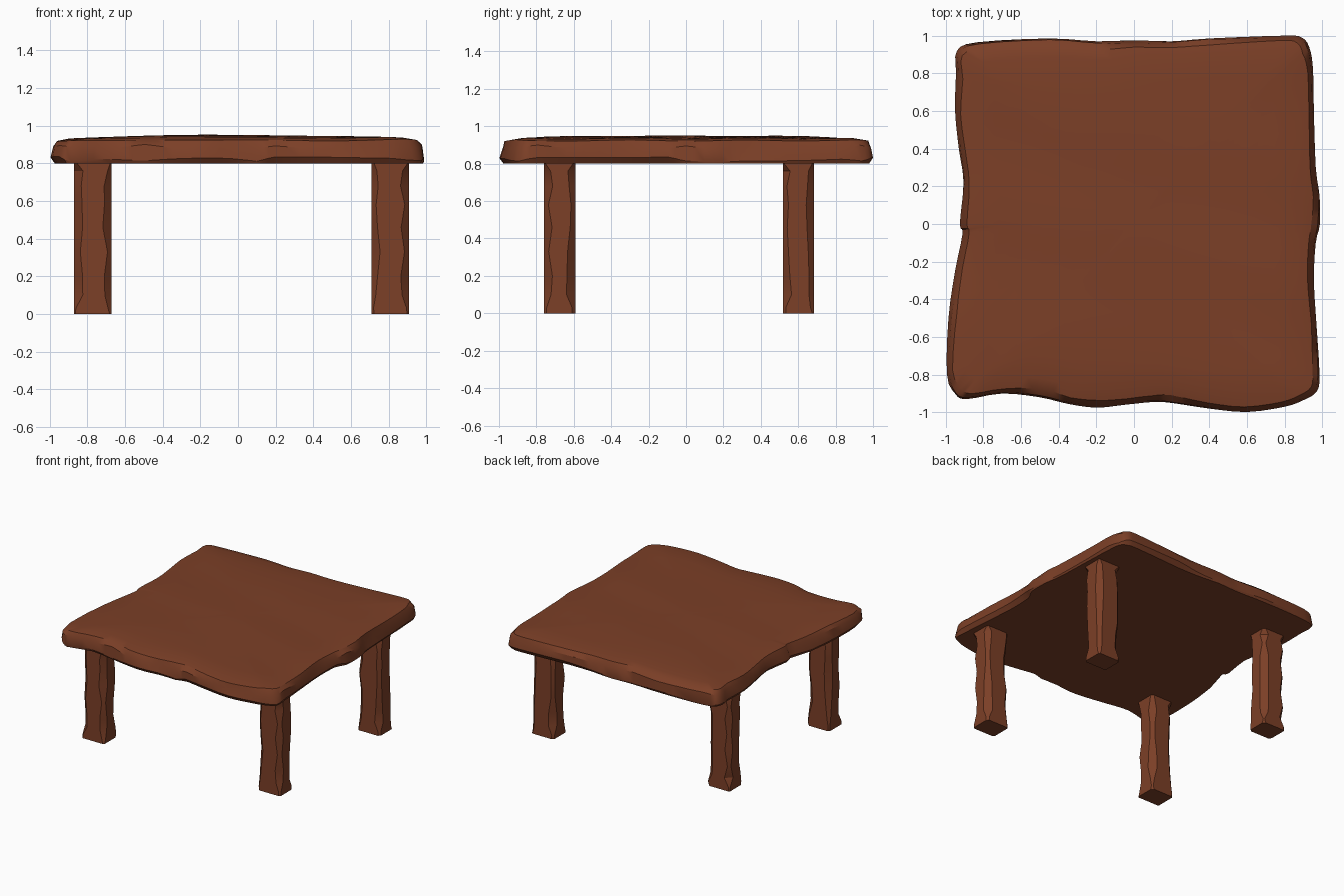
import bpy, bmesh, random
from math import sin, cos
from mathutils import Vector

if "Cube" in bpy.data.objects:
    bpy.data.objects.remove(bpy.data.objects["Cube"])

random.seed(4)
wood = bpy.data.materials.new("brown_wood")
wood.diffuse_color = (0.2, 0.05, 0.02, 1)
wood.use_nodes = True
wood.node_tree.nodes["Principled BSDF"].inputs["Base Color"].default_value = wood.diffuse_color


def finish(name, bm):
    bmesh.ops.recalc_face_normals(bm, faces=bm.faces)
    mesh = bpy.data.meshes.new(name)
    bm.to_mesh(mesh)
    bm.free()
    obj = bpy.data.objects.new(name, mesh)
    bpy.context.collection.objects.link(obj)
    mesh.materials.append(wood)
    bpy.ops.object.select_all(action='DESELECT')
    bpy.context.view_layer.objects.active = obj
    obj.select_set(True)
    bpy.ops.object.shade_smooth_by_angle(angle=0.5)
    return obj


def loft(bm, rings):
    loops = [[bm.verts.new(p) for p in ring] for ring in rings]
    for a, b in zip(loops, loops[1:]):
        n = len(a)
        for i in range(n):
            bm.faces.new((a[i], a[(i + 1) % n], b[(i + 1) % n], b[i]))
    return loops


def smooth_closed(points, steps):
    # Catmull-Rom curve through a closed list of points
    out, n = [], len(points)
    for i in range(n):
        p0, p1, p2, p3 = (Vector(points[(i + k) % n]) for k in (-1, 0, 1, 2))
        for s in range(steps):
            t = s / steps
            out.append(0.5 * (2 * p1 + (p2 - p0) * t
                              + (2 * p0 - 5 * p1 + 4 * p2 - p3) * t * t
                              + (3 * p1 - p0 - 3 * p2 + p3) * t ** 3))
    return out


# Tabletop: rough-hewn slab with wavy sides and chipped rims
outline = [(-.94, .92), (-.83, .965), (-.45, .985), (-.2, .97), (0, .975), (.2, .97),
           (.4, .985), (.8, 1.0), (.89, .99), (.93, .94), (.95, .83), (.955, .6),
           (.965, .3), (.985, .15), (.987, 0), (.965, -.1), (.955, -.3), (.97, -.55),
           (.985, -.8), (.97, -.89), (.9, -.935), (.8, -.97), (.6, -.998), (.4, -.98),
           (.2, -.95), (.1, -.945), (-.05, -.96), (-.2, -.975), (-.35, -.955),
           (-.5, -.92), (-.7, -.9), (-.89, -.93), (-.95, -.9), (-.993, -.8),
           (-.985, -.5), (-.95, -.25), (-.91, -.05), (-.925, 0), (-.905, .22),
           (-.93, .4), (-.95, .6), (-.945, .8)]
edge = smooth_closed(outline, 3)


def height(x, y):
    dome = 0.947 - 0.022 * max(abs(x) ** 3, abs(y) ** 4)
    return dome + 0.005 * sin(4 * x + 5 * y + 2.5) * cos(5 * y - 1.5 * x)


def wobble():
    # Random values per outline point, held in runs for a carved look
    keys = [random.random() for _ in range(len(edge) // 3)]
    return [keys[i // 3] * (1 - i % 3 / 3) + keys[(i // 3 + 1) % len(keys)] * (i % 3 / 3)
            for i in range(len(edge))]


w_low, w_side, w_rim = wobble(), wobble(), wobble()
rings = [[], [], [], []]
for i, p in enumerate(edge):
    inward = -p.normalized()
    for ring, inset, z in ((rings[0], 0.035 * w_low[i], 0.80),
                           (rings[1], 0.0, 0.808 + 0.03 * w_low[i]),
                           (rings[2], 0.004 + 0.018 * w_side[i], 0.875 + 0.025 * w_rim[i])):
        q = p + inward * inset
        ring.append((q.x, q.y, z))
    q = p + inward * (0.03 + 0.02 * w_rim[i])
    rings[3].append((q.x, q.y, height(q.x, q.y) - 0.008))
for f in (0.9, 0.78, 0.64, 0.48, 0.32, 0.16):
    rings.append([(p.x * f, p.y * f, height(p.x * f, p.y * f)) for p in edge])
bm = bmesh.new()
loops = loft(bm, rings)
bm.faces.new(loops[0])
centre = bm.verts.new((0, 0, height(0, 0)))
last = loops[-1]
for i in range(len(last)):
    bm.faces.new((last[i], last[(i + 1) % len(last)], centre))
finish("tabletop", bm)


# Legs: square posts whose corners are whittled unevenly along the height
def leg(name, cx, cy):
    hx, hy = 0.099, 0.083
    levels = (0, 0.03, 0.1, 0.2, 0.33, 0.46, 0.58, 0.68, 0.76, 0.8)
    rings = []
    for k, z in enumerate(levels):
        ends = k in (0, 1, len(levels) - 1)
        ring = []
        for sx, sy, flip in ((1, 1, 0), (-1, 1, 1), (-1, -1, 0), (1, -1, 1)):
            c = random.uniform(0.006, 0.02) if ends else random.uniform(0.018, 0.048)
            pair = [(cx + sx * hx, cy + sy * (hy - c), z),
                    (cx + sx * (hx - c), cy + sy * hy, z)]
            ring += pair[::-1] if flip else pair
        rings.append(ring)
    bm = bmesh.new()
    loops = loft(bm, rings)
    bm.faces.new(loops[0])
    bm.faces.new(loops[-1])
    finish(name, bm)


for side, x in (("left", -0.771), ("right", 0.809)):
    for end, y in (("front", -0.675), ("back", 0.602)):
        leg(f"{end}_{side}_leg", x, y)
